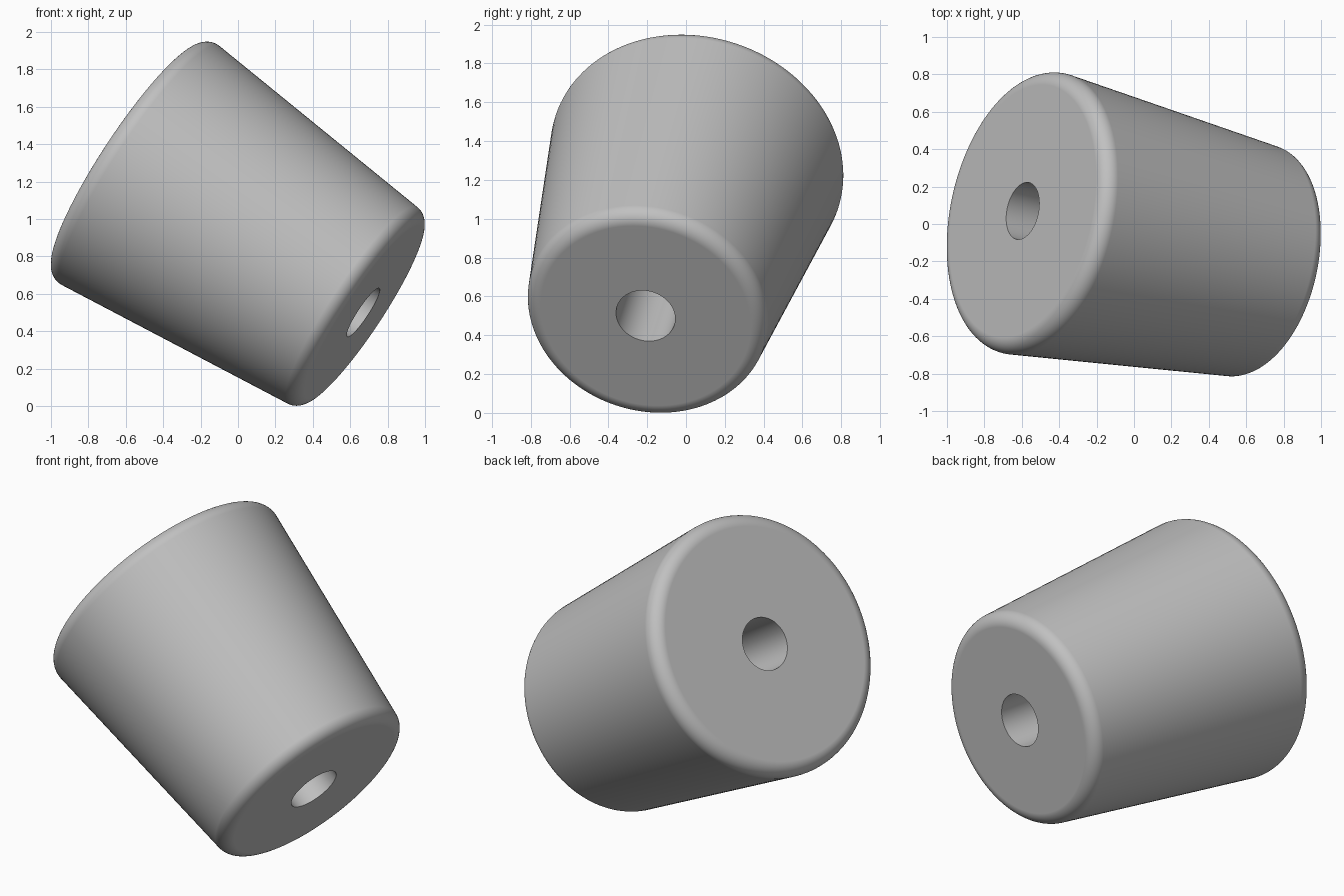
import bpy
import bmesh
from math import asin, cos, sin, pi, radians
from mathutils import Vector

cube = bpy.data.objects.get("Cube")
if cube:
    bpy.data.objects.remove(cube, do_unlink=True)

# Centres of the two end faces, and sizes
wide_end = Vector((-0.595, 0.07, 1.335))
narrow_end = Vector((0.67, -0.208, 0.5))
wide_radius, narrow_radius = 0.766, 0.63
hole_radius, fillet = 0.155, 0.08
segments, fillet_steps = 128, 12

axis = narrow_end - wide_end
length = axis.length

# Rubber material
grey = bpy.data.materials.new("Light grey")
grey.use_nodes = True
colour = (0.53, 0.53, 0.53, 1)
grey.diffuse_color = colour
grey.node_tree.nodes["Principled BSDF"].inputs["Base Color"].default_value = colour


def fillet_arc(height, radius, start, end):
    """Points of a rounded rim, as (radius, height)."""
    points = []
    for i in range(fillet_steps + 1):
        a = start + (end - start) * i / fillet_steps
        points.append((radius + fillet * sin(a), height + fillet * cos(a)))
    return points


# Closed half profile: bore, wide rim, tapered side, narrow rim
taper = asin((wide_radius - narrow_radius) / (length - 2 * fillet))
side = pi / 2 - taper
profile = [(hole_radius, length), (hole_radius, 0)]
profile += fillet_arc(fillet, wide_radius - fillet, pi, side)
profile += fillet_arc(length - fillet, narrow_radius - fillet, side, 0)

# Revolve the profile around the bore
bm = bmesh.new()
verts = [bm.verts.new((r, 0, h)) for r, h in profile]
edges = [bm.edges.new((v, verts[i - 1])) for i, v in enumerate(verts)]
bmesh.ops.spin(bm, geom=verts + edges, cent=(0, 0, 0), axis=(0, 0, 1),
               angle=2 * pi, steps=segments)
bmesh.ops.remove_doubles(bm, verts=bm.verts, dist=0.0001)
bmesh.ops.recalc_face_normals(bm, faces=bm.faces)
mesh = bpy.data.meshes.new("tapered_bumper")
bm.to_mesh(mesh)
bm.free()
mesh.materials.append(grey)

# Tilt the bumper into its resting pose
bumper = bpy.data.objects.new("tapered_bumper", mesh)
bpy.context.collection.objects.link(bumper)
bumper.location = wide_end
bumper.rotation_mode = 'QUATERNION'
bumper.rotation_quaternion = axis.to_track_quat('Z', 'Y')

# Smooth side and rims, crisp bore edges, flat end faces
bpy.ops.object.select_all(action='DESELECT')
bumper.select_set(True)
bpy.context.view_layer.objects.active = bumper
bpy.ops.object.shade_smooth_by_angle(angle=radians(30))
weighted = bumper.modifiers.new("Weighted normals", 'WEIGHTED_NORMAL')
weighted.keep_sharp = True
